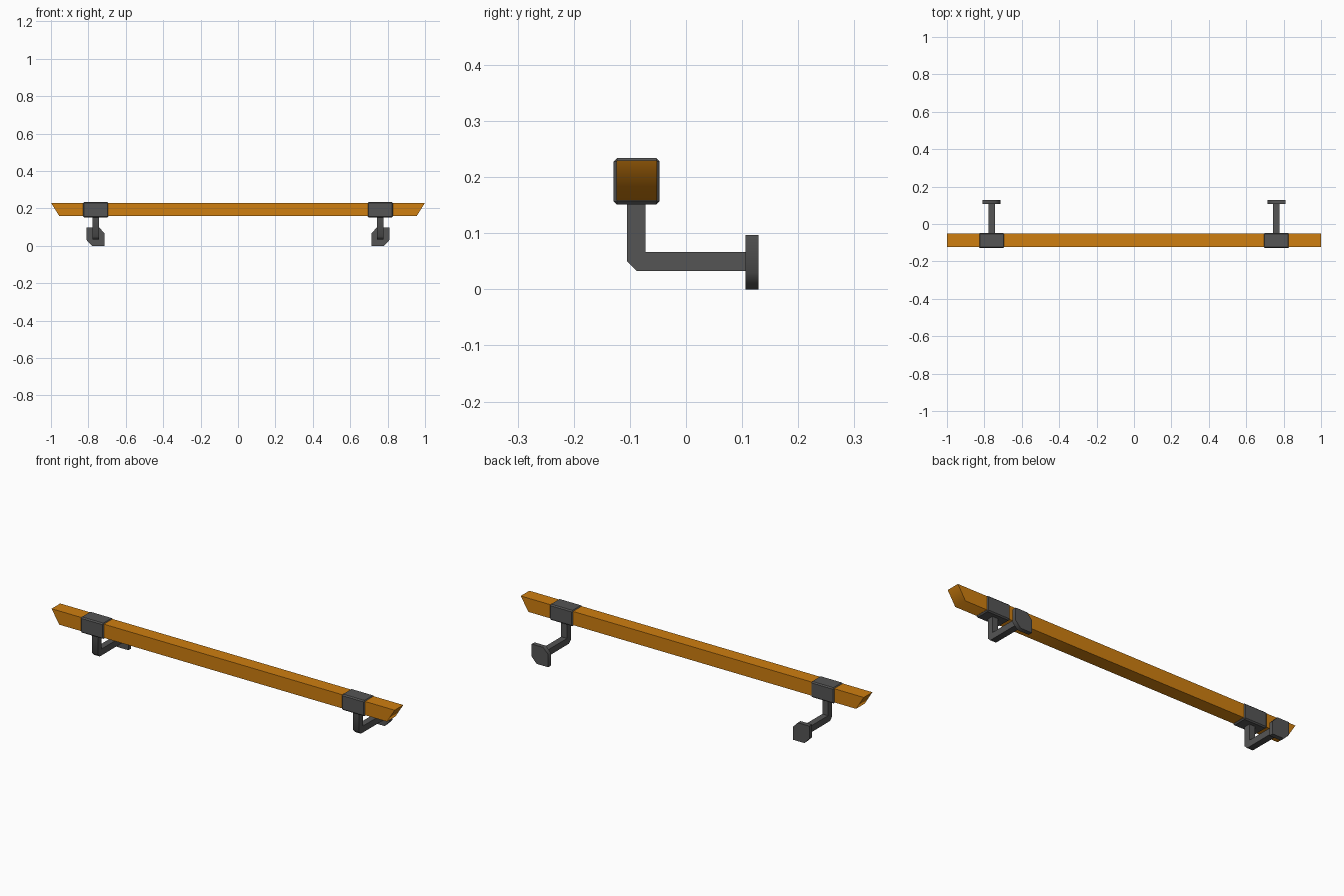
import bpy, bmesh, math
from mathutils import Vector

if "Cube" in bpy.data.objects:
    bpy.data.objects.remove(bpy.data.objects["Cube"])


def material(name, rgb):
    m = bpy.data.materials.new(name)
    m.diffuse_color = (*rgb, 1)
    m.use_nodes = True
    m.node_tree.nodes["Principled BSDF"].inputs["Base Color"].default_value = m.diffuse_color
    return m


WOOD = material("wood", (0.62, 0.21, 0.005))
METAL = material("dark_metal", (0.09, 0.09, 0.09))


def prism(name, profile, offset, mat, bevel=0):
    """Extrude a closed 3D profile along offset."""
    bm = bmesh.new()
    face = bm.faces.new([bm.verts.new(p) for p in profile])
    ext = bmesh.ops.extrude_face_region(bm, geom=[face], use_keep_orig=True)
    verts = [v for v in ext["geom"] if isinstance(v, bmesh.types.BMVert)]
    bmesh.ops.translate(bm, verts=verts, vec=Vector(offset))
    bmesh.ops.recalc_face_normals(bm, faces=bm.faces)
    if bevel:
        bmesh.ops.bevel(bm, geom=bm.edges[:], offset=bevel, segments=1,
                        affect='EDGES', clamp_overlap=True)
    mesh = bpy.data.meshes.new(name)
    bm.to_mesh(mesh)
    bm.free()
    ob = bpy.data.objects.new(name, mesh)
    bpy.context.collection.objects.link(ob)
    mesh.materials.append(mat)
    bpy.ops.object.select_all(action='DESELECT')
    bpy.context.view_layer.objects.active = ob
    ob.select_set(True)
    bpy.ops.object.shade_smooth_by_angle(angle=math.radians(30 if bevel else 60))
    return ob


# Handrail with undercut ends
prism("handrail", [(x, -0.124, z) for x, z in
      ((-1, 0.23), (1, 0.23), (0.955, 0.158), (-0.955, 0.158))],
      (0, 0.072, 0), WOOD)

ARM = ((-0.105, 0.17), (-0.105, 0.05), (-0.088, 0.033), (0.11, 0.033),
       (0.11, 0.067), (-0.072, 0.067), (-0.072, 0.17))
# Wall plate outline as seen from the front, measured from the bracket centre
PLATE = ((-0.048, 0), (0.019, 0), (0.048, 0.03), (0.048, 0.097),
         (-0.019, 0.097), (-0.048, 0.067))

for side, s in (("left", -1), ("right", 1)):
    c = 0.761 * s
    # Collar around the rail
    prism(f"{side}_collar", [(c - 0.068, y, z) for y, z in
          ((-0.129, 0.151), (-0.047, 0.151), (-0.047, 0.234), (-0.129, 0.234))],
          (0.136, 0, 0), METAL, bevel=0.006)
    # Elbow arm
    prism(f"{side}_arm", [(c - 0.017, y, z) for y, z in ARM],
          (0.034, 0, 0), METAL)
    # Wall plate with two clipped corners
    prism(f"{side}_wall_plate", [(c + s * x, 0.106, z) for x, z in PLATE],
          (0, 0.023, 0), METAL)
